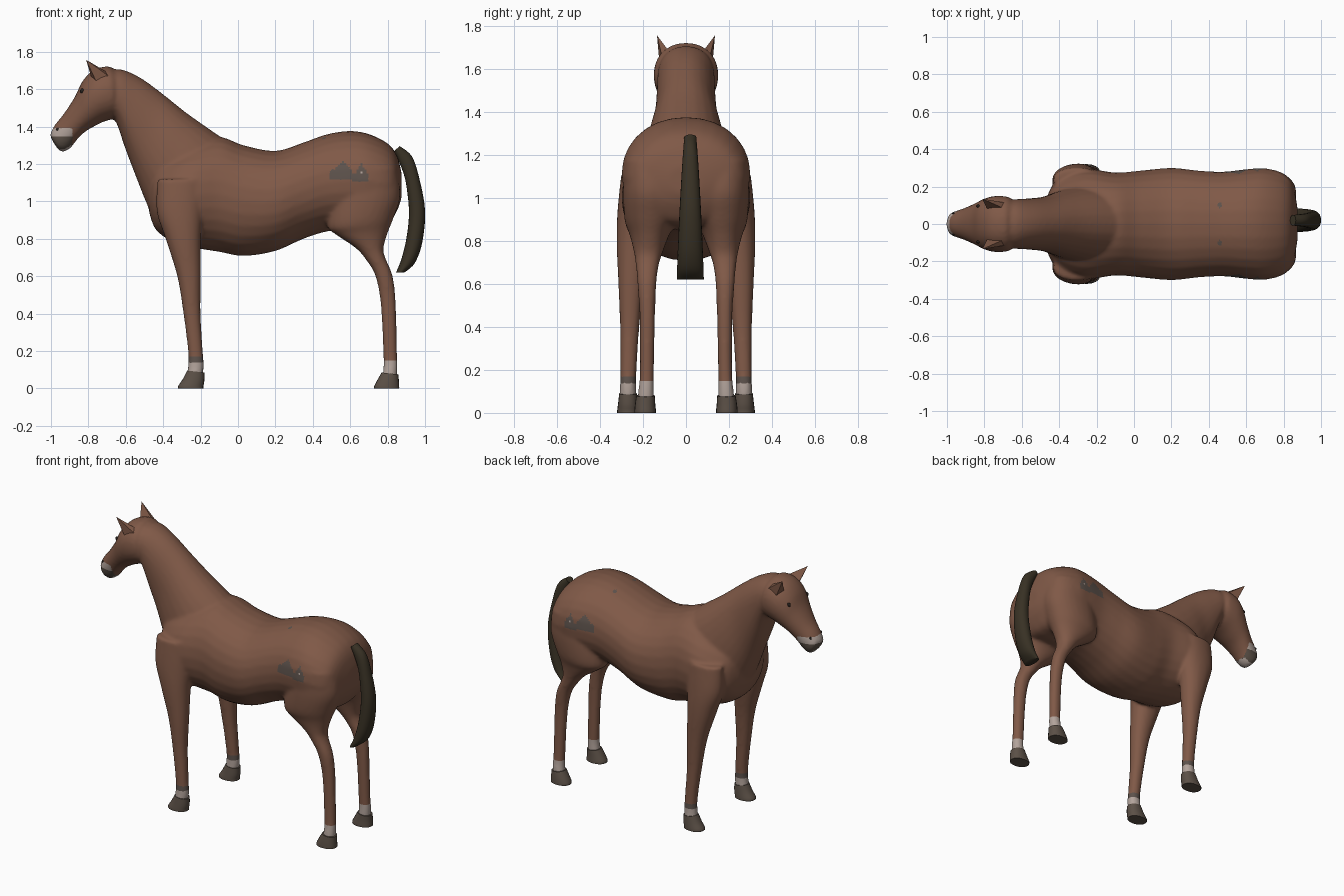
import bpy, bmesh, math
from mathutils import Vector

if "Cube" in bpy.data.objects:
    bpy.data.objects.remove(bpy.data.objects["Cube"])


def material(name, rgb):
    m = bpy.data.materials.new(name)
    m.diffuse_color = (*rgb, 1)
    m.use_nodes = True
    m.node_tree.nodes["Principled BSDF"].inputs["Base Color"].default_value = m.diffuse_color
    return m


brown = material("chestnut coat", (0.215, 0.10, 0.063))
dark = material("dark hair", (0.040, 0.031, 0.018))
pale = material("pale sock", (0.45, 0.37, 0.33))
hoof_grey = material("hoof grey", (0.105, 0.080, 0.062))
patch_grey = material("patch grey", (0.11, 0.085, 0.072))
black = material("eye black", (0.02, 0.015, 0.012))


def spline(rings, n):
    """Smoothly resample rings of numbers."""
    out = []
    for i in range(len(rings) - 1):
        p = [rings[max(0, min(len(rings) - 1, i + k))] for k in (-1, 0, 1, 2)]
        for s in range(n):
            t = s / n
            out.append([0.5 * (2 * b + (c - a) * t + (2 * a - 5 * b + 4 * c - d) * t * t
                               + (3 * b - a - 3 * c + d) * t ** 3) for a, b, c, d in zip(*p)])
    return out + [list(rings[-1])]


def loft(bm, rings, sign=1, n=5, sides=28, power=0.94):
    """Rings: x, z of one edge, x, z of the opposite edge, half width, y centre."""
    loops = []
    for xa, za, xb, zb, w, yc in spline(rings, n):
        loop = []
        for k in range(sides):
            a = 2 * math.pi * k / sides
            c, s = math.cos(a), math.sin(a)
            c = math.copysign(abs(c) ** power, c)
            s = math.copysign(abs(s) ** power, s)
            t = 0.5 - 0.5 * c
            loop.append(bm.verts.new((xa + (xb - xa) * t, sign * (yc + w * s), za + (zb - za) * t)))
        loops.append(loop)
    faces = [bm.faces.new(loops[0]), bm.faces.new(loops[-1])]
    for p, q in zip(loops, loops[1:]):
        for k in range(sides):
            j = (k + 1) % sides
            faces.append(bm.faces.new((p[k], p[j], q[j], q[k])))
    bmesh.ops.recalc_face_normals(bm, faces=faces)


def finish(bm, name, mats, angle=None):
    me = bpy.data.meshes.new(name)
    bm.to_mesh(me)
    bm.free()
    for m in mats:
        me.materials.append(m)
    ob = bpy.data.objects.new(name, me)
    bpy.context.collection.objects.link(ob)
    if angle:
        bpy.ops.object.select_all(action='DESELECT')
        ob.select_set(True)
        bpy.context.view_layer.objects.active = ob
        bpy.ops.object.shade_smooth_by_angle(angle=math.radians(angle))
    return ob


# Trunk: x, top, bottom, half width
trunk = [(-.475, 1.10, .94, .11), (-.44, 1.20, .85, .20), (-.36, 1.26, .79, .265),
         (-.25, 1.31, .755, .295), (-.1, 1.345, .73, .275), (.03, 1.30, .708, .285),
         (.2, 1.27, .735, .30), (.35, 1.315, .80, .285), (.48, 1.36, .84, .28),
         (.6, 1.376, .85, .293), (.7, 1.36, .86, .298), (.8, 1.31, .88, .27),
         (.85, 1.245, .95, .21), (.875, 1.15, 1.02, .08)]
neck = [(0, 1.28, -.30, .87, .19, 0), (-.15, 1.385, -.42, .85, .205, 0),
        (-.28, 1.477, -.485, .98, .18, 0), (-.4, 1.573, -.545, 1.13, .148, 0),
        (-.52, 1.66, -.602, 1.28, .137, 0), (-.62, 1.705, -.655, 1.43, .132, 0),
        (-.68, 1.70, -.70, 1.46, .12, 0)]
head = [(-.648, 1.69, -.645, 1.47, .125, 0), (-.69, 1.722, -.66, 1.445, .146, 0),
        (-.77, 1.703, -.72, 1.425, .150, 0), (-.83, 1.645, -.77, 1.40, .135, 0),
        (-.872, 1.56, -.82, 1.37, .112, 0), (-.93, 1.47, -.865, 1.325, .088, 0),
        (-.978, 1.41, -.895, 1.285, .074, 0), (-1.003, 1.36, -.935, 1.265, .06, 0),
        (-.993, 1.325, -.96, 1.275, .035, 0)]
front_leg = [(-.43, 1.12, -.18, 1.12, .065, .235), (-.435, .95, -.188, .95, .083, .235),
             (-.387, .8, -.198, .8, .08, .243), (-.325, .6, -.198, .6, .06, .255),
             (-.292, .4, -.2, .4, .045, .262), (-.267, .2, -.188, .2, .038, .268),
             (-.267, .12, -.183, .12, .038, .27), (-.275, .055, -.19, .055, .04, .27)]
hind_leg = [(.55, 1.2, .85, 1.17, .11, .175), (.5, 1.02, .868, 1.03, .128, .165),
            (.48, .87, .835, .92, .12, .165), (.52, .825, .80, .83, .092, .17),
            (.63, .75, .778, .75, .068, .175), (.69, .68, .787, .70, .054, .18),
            (.735, .6, .827, .6, .044, .182), (.763, .45, .844, .45, .036, .18),
            (.776, .2, .85, .2, .033, .182), (.778, .12, .853, .12, .035, .185),
            (.77, .055, .85, .055, .04, .188)]

# Merge all flesh into one smooth skin
bm = bmesh.new()
loft(bm, [(x, t, x, b, w, 0) for x, t, b, w in trunk])
loft(bm, neck)
loft(bm, head)
for side in (-1, 1):
    loft(bm, front_leg, side)
    loft(bm, hind_leg, side)
raw = finish(bm, "raw_body", [])
rem = raw.modifiers.new("blend", 'REMESH')
rem.mode = 'VOXEL'
rem.voxel_size = 0.011
sm = raw.modifiers.new("soften", 'SMOOTH')
sm.factor, sm.iterations = 0.5, 7
bpy.context.view_layer.update()
skin = bpy.data.meshes.new_from_object(raw.evaluated_get(bpy.context.evaluated_depsgraph_get()))
bpy.data.objects.remove(raw)
bm = bmesh.new()
bm.from_mesh(skin)


def in_patch(x, z):
    """Rump patch: a low bar with two humps."""
    if .495 < x < .61:
        return 1.115 < z < 1.17 + .05 * max(0, 1 - abs(x - .56) / .045)
    return .61 <= x < .695 and 1.105 < z < 1.15 + .05 * max(0, 1 - abs(x - .66) / .035)


# Colour regions: brown, pale, grey hoof, grey patch
bm.normal_update()
for f in bm.faces:
    c, idx = f.calc_center_median(), 0
    if c.z < .15:
        idx = 3 if c.x < 0 and c.z > .138 else 1
    elif c.z < .168 and c.x < 0:
        idx = 3
    elif c.x < -.885 and c.z < 1.392:
        chin = c.z < 1.30 and f.normal.z < -.6 and abs(c.y) < .04
        idx = 1 if c.z > 1.347 or chin else 2
    elif abs(c.y) > .2 and in_patch(c.x, c.z):
        idx = 1 if math.hypot(c.x - .66, c.z - 1.155) < .009 else 3
    elif c.z > 1.25 and math.hypot(c.x - .46, abs(c.y) - .1) < .014:
        idx = 3
    f.material_index = idx
body = finish(bm, "body", [brown, pale, hoof_grey, patch_grey], 60)

# Hooves
front_hoof = [(-.272, .095, -.18, .085, .041, .27), (-.295, .05, -.18, .04, .046, .27),
              (-.32, .012, -.185, .012, .05, .27), (-.32, 0, -.185, 0, .05, .27)]
hind_hoof = [(.768, .085, .858, .075, .043, .188), (.745, .045, .86, .04, .047, .19),
             (.728, .012, .862, .012, .05, .19), (.728, 0, .862, 0, .05, .19)]
for label, rings in (("front", front_hoof), ("hind", hind_hoof)):
    for side in (-1, 1):
        bm = bmesh.new()
        loft(bm, rings, side, n=3, sides=20, power=.9)
        finish(bm, f"{label}_hoof_{'right' if side < 0 else 'left'}", [hoof_grey], 45)

# Tail
bm = bmesh.new()
loft(bm, [(.865, 1.295, .835, 1.27, .028, .02), (.93, 1.24, .885, 1.15, .035, .02),
          (.97, 1.12, .905, 1.05, .042, .02), (1.0, .95, .914, .93, .05, .02),
          (.985, .78, .90, .80, .057, .02), (.945, .67, .873, .69, .061, .02),
          (.89, .62, .845, .62, .063, .02)], sides=20)
finish(bm, "tail", [dark], 50)

# Ears, eyes and nostrils on both sides
for side in (-1, 1):
    name = 'right' if side < 0 else 'left'
    bm = bmesh.new()
    a, b, c, d, tip = [bm.verts.new((x, side * y, z)) for x, y, z in
                       ((-.785, .08, 1.665), (-.70, .085, 1.69), (-.695, .115, 1.672),
                        (-.76, .125, 1.645), (-.812, .135, 1.757))]
    for p, q in ((a, b), (b, c), (c, d), (d, a)):
        bm.faces.new((p, q, tip))
    bm.faces.new((a, b, c, d))
    bmesh.ops.recalc_face_normals(bm, faces=bm.faces)
    finish(bm, "ear_" + name, [brown])
    for part, x, z, r in (("eye", -.832, 1.59, .013), ("nostril", -.965, 1.385, .008)):
        hit, loc, nor, _ = body.ray_cast(Vector((x, side, z)), Vector((0, -side, 0)))
        if hit:
            bm = bmesh.new()
            bmesh.ops.create_uvsphere(bm, u_segments=14, v_segments=8, radius=r)
            bmesh.ops.scale(bm, vec=(1, .6, 1), verts=bm.verts)
            bmesh.ops.translate(bm, vec=loc, verts=bm.verts)
            finish(bm, f"{part}_{name}", [black], 60)
